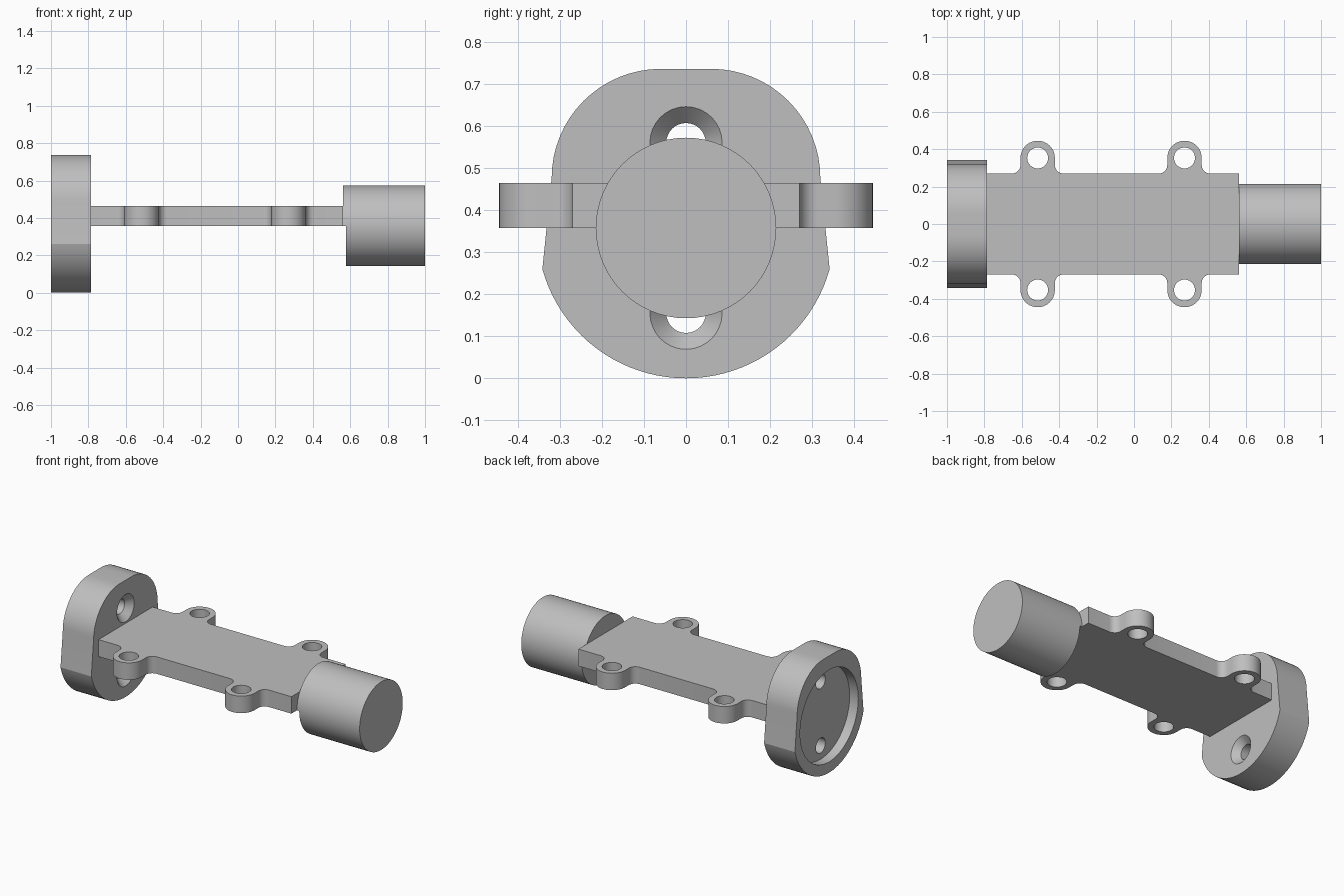
import bpy, bmesh
from math import sin, cos, pi, radians, atan2
from mathutils import Vector

default = bpy.data.objects.get("Cube")
if default:
    bpy.data.objects.remove(default, do_unlink=True)

grey = bpy.data.materials.new("plain grey")
grey.use_nodes = True
GREY = (0.52, 0.52, 0.52, 1)
grey.diffuse_color = GREY
grey.node_tree.nodes["Principled BSDF"].inputs["Base Color"].default_value = GREY


def arc(cx, cy, r, a0, a1, n):
    """Points on an arc, angles in degrees."""
    steps = [radians(a0 + (a1 - a0) * i / n) for i in range(n + 1)]
    return [(cx + r * cos(a), cy + r * sin(a)) for a in steps]


def loft(name, rings):
    """Solid through matching rings of 3D points, capped at both ends."""
    bm = bmesh.new()
    loops = [[bm.verts.new(p) for p in ring] for ring in rings]
    bm.faces.new(loops[0])
    bm.faces.new(loops[-1])
    n = len(loops[0])
    for low, high in zip(loops, loops[1:]):
        for i in range(n):
            j = (i + 1) % n
            bm.faces.new((low[i], low[j], high[j], high[i]))
    bmesh.ops.recalc_face_normals(bm, faces=bm.faces)
    mesh = bpy.data.meshes.new(name)
    bm.to_mesh(mesh)
    bm.free()
    mesh.materials.append(grey)
    obj = bpy.data.objects.new(name, mesh)
    bpy.context.collection.objects.link(obj)
    return obj


def along_x(name, outline, x0, x1):
    return loft(name, [[(x, y, z) for y, z in outline] for x in (x0, x1)])


def along_z(name, outline, z0, z1):
    return loft(name, [[(x, y, z) for x, y in outline] for z in (z0, z1)])


def activate(obj):
    bpy.ops.object.select_all(action='DESELECT')
    obj.select_set(True)
    bpy.context.view_layer.objects.active = obj


def cut(obj, cutters):
    for cutter in cutters:
        cutter.hide_render = True
        activate(obj)
        mod = obj.modifiers.new("cut", 'BOOLEAN')
        mod.operation = 'DIFFERENCE'
        mod.solver = 'EXACT'
        mod.object = cutter
        bpy.ops.object.modifier_apply(modifier=mod.name)
        bpy.data.objects.remove(cutter, do_unlink=True)


AXIS = 0.358                 # height of the main axis
BACK, FACE = -1.0, -0.785    # flange faces
END = 0.562                  # plate end

# End flange: round below, tapered sides, rounded flat top
R = 0.355
corner = math_angle = 15.5
half = arc(0, R, R, -90, -corner, 20) + arc(0.06, 0.477, 0.26, 0, 90, 16)
outline = half + [(-y, z) for y, z in reversed(half[1:])]
flange = along_x("end_flange", outline, BACK, FACE)

# Recess in the outer face, and two countersunk screw holes
cutters = [along_x("recess_cutter", arc(0, AXIS, 0.29, 0, 354.375, 63), BACK - 0.1, BACK + 0.06)]
for z in (AXIS - 0.203, AXIS + 0.203):
    steps = [(BACK - 0.1, 0.047), (FACE - 0.04, 0.047), (FACE, 0.086), (FACE + 0.02, 0.1055)]
    cutters.append(loft("screw_cutter", [
        [(x, y, h) for y, h in arc(0, z, r, 0, 348.75, 31)] for x, r in steps]))
cut(flange, cutters)

# Mounting plate with four filleted ears
W, EAR_Y, EAR_R, FILLET = 0.27, 0.353, 0.092, 0.045
EARS = (-0.515, 0.27)
side = [(FACE, -W)]
for x in EARS:
    reach = EAR_R + FILLET
    side += arc(x - reach, -W - FILLET, FILLET, 90, 0, 8)
    side += arc(x, -EAR_Y, EAR_R, 180, 360, 20)
    side += arc(x + reach, -W - FILLET, FILLET, 180, 90, 8)
side.append((END, -W))
plate = along_z("mounting_plate", side + [(x, -y) for x, y in reversed(side)], AXIS, 0.465)
cut(plate, [along_z("ear_cutter", arc(x, s * EAR_Y, 0.056, 0, 348.75, 31), 0.2, 0.6)
            for x in EARS for s in (-1, 1)])

# Round end boss, with its upper half reaching back to the plate
BOSS_R, STEP = 0.215, 0.578
boss = along_x("end_boss", arc(0, AXIS, BOSS_R, 0, 354.375, 63), STEP, 1.0)
lip = along_x("boss_upper_lip", arc(0, AXIS, BOSS_R, 0, 180, 32), END, STEP)

for obj in (flange, plate, boss, lip):
    activate(obj)
    bpy.ops.object.shade_smooth_by_angle(angle=radians(18))
